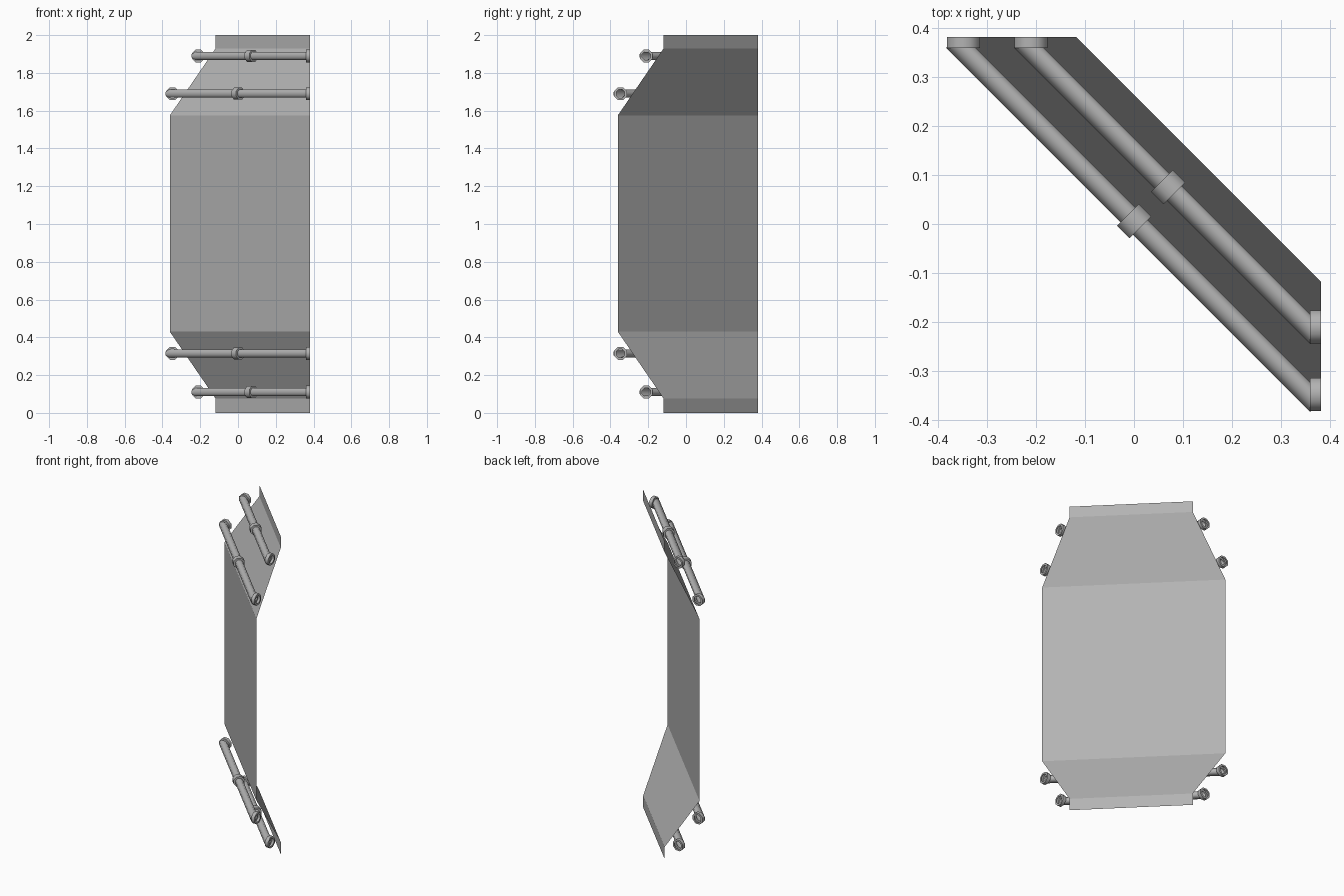
import bpy, bmesh, math
from mathutils import Vector

if "Cube" in bpy.data.objects:
    bpy.data.objects.remove(bpy.data.objects["Cube"])

E = 0.381      # wall planes x = E and y = E where the diagonal piece ends
P = E - 0.021  # planes where the pipes stop, at the back of the flanges
SIDES = 8

grey = bpy.data.materials.new("dark_grey")
grey.diffuse_color = (0.45, 0.45, 0.45, 1)
grey.use_nodes = True
grey.node_tree.nodes["Principled BSDF"].inputs["Base Color"].default_value = grey.diffuse_color


def make(name, rings, closed=True):
    # skin consecutive point rows into a surface
    bm = bmesh.new()
    rows = [[bm.verts.new(p) for p in r] for r in rings]
    n = len(rows[0])
    for a, b in zip(rows, rows[1:]):
        for i in range(n if closed else n - 1):
            j = (i + 1) % n
            bm.faces.new((a[i], a[j], b[j], b[i]))
    me = bpy.data.meshes.new(name)
    bm.to_mesh(me)
    bm.free()
    me.materials.append(grey)
    ob = bpy.data.objects.new(name, me)
    bpy.context.collection.objects.link(ob)
    if closed:
        bpy.ops.object.select_all(action='DESELECT')
        ob.select_set(True)
        bpy.context.view_layer.objects.active = ob
        bpy.ops.object.shade_smooth_by_angle(angle=math.radians(60))
    return ob


def circle(c, axis, r):
    # level ring around c, square to a horizontal axis
    u = Vector((0, 0, 1)).cross(axis)
    return [Vector(c) + u * r * math.cos(a) + Vector((0, 0, r * math.sin(a)))
            for a in (2 * math.pi * (i + 0.5) / SIDES for i in range(SIDES))]


def collar(name, c, axis, length, r, inner):
    # short sleeve with annular faces at both ends
    c, h = Vector(c), axis * length / 2
    make(name, [circle(c - h, axis, inner), circle(c - h, axis, r),
                circle(c + h, axis, r), circle(c + h, axis, inner)])


X, Y = Vector((1, 0, 0)), Vector((0, 1, 0))
ALONG = Vector((1, -1, 0)).normalized()

# folded diagonal wall sheet: (x + y, z)
profile = [(0.263, 0), (0.263, 0.075), (0.02, 0.43),
           (0.02, 1.575), (0.263, 1.93), (0.263, 2)]
make("wall_panel", [[(s - E, E, z), (E, s - E, z)] for s, z in profile], closed=False)

# four pipes, each with mitred ends, a middle joint and two end flanges
for k, (s, f, z) in enumerate([(0.006, -0.347, 0.315), (0.145, -0.21, 0.11),
                               (0.006, -0.347, 1.69), (0.145, -0.21, 1.89)]):
    mid = (s / 2 - 0.003, s / 2 + 0.003, z)
    section = circle(mid, ALONG, 0.023)
    make(f"pipe_{k}", [[(p.x + p.y - P, P, p.z) for p in section],
                       [(P, p.x + p.y - P, p.z) for p in section]])
    collar(f"joint_{k}", mid, ALONG, 0.036, 0.034, 0.02)
    collar(f"flange_left_{k}", (f, E - 0.011, z), Y, 0.022, 0.0365, 0.024)
    collar(f"flange_right_{k}", (E - 0.011, f, z), X, 0.022, 0.0365, 0.024)
